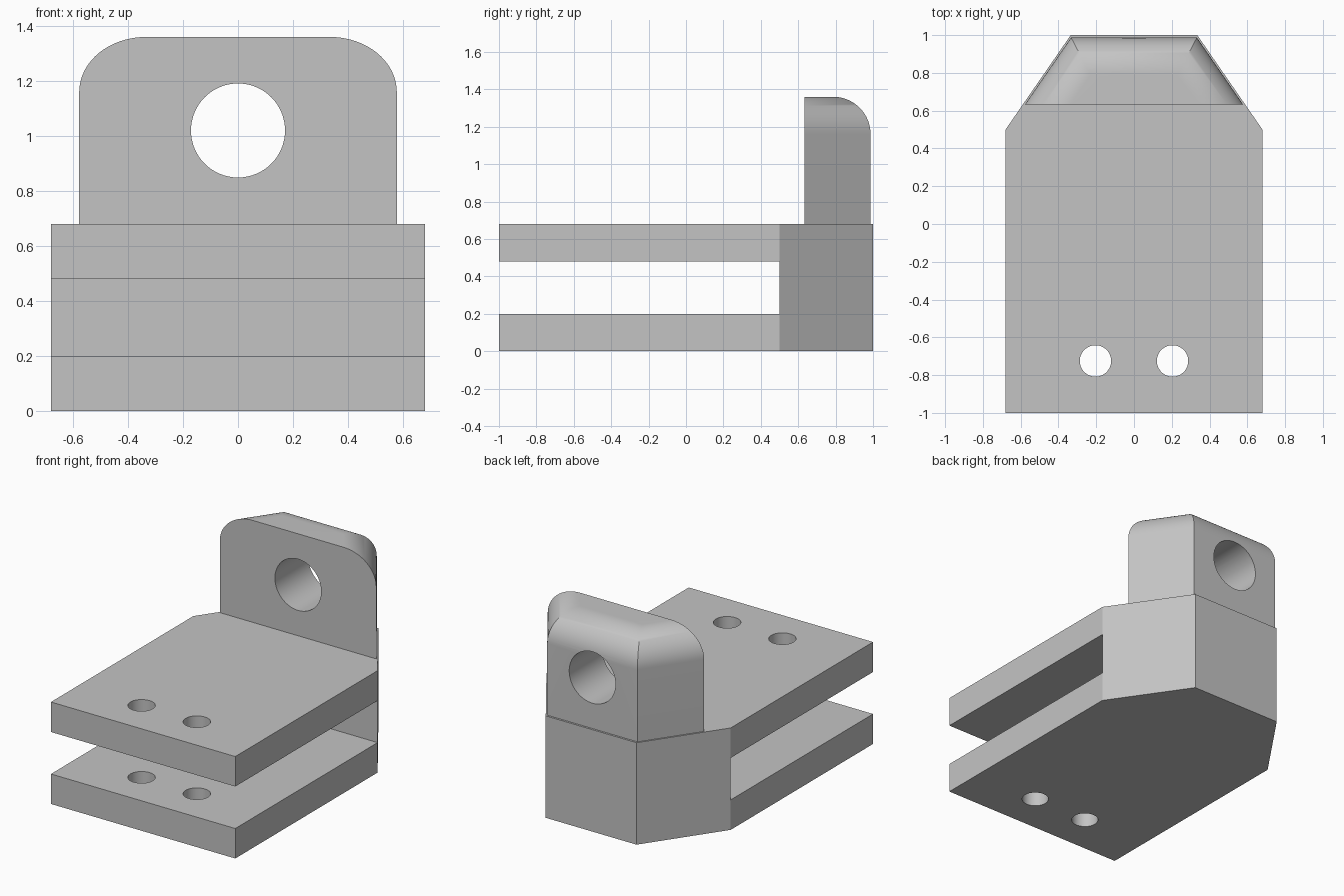
import bpy, bmesh, math
from mathutils import Matrix

cube = bpy.data.objects.get("Cube")
if cube:
    bpy.data.objects.remove(cube, do_unlink=True)

grey = bpy.data.materials.new("plain grey")
grey.use_nodes = True
colour = (0.55, 0.55, 0.55, 1)
grey.diffuse_color = colour
grey.node_tree.nodes["Principled BSDF"].inputs["Base Color"].default_value = colour


def loft(name, sections):
    """Closed solid through rings of points with equal counts."""
    bm = bmesh.new()
    rings = [[bm.verts.new(p) for p in ring] for ring in sections]
    for low, high in zip(rings, rings[1:]):
        for i in range(len(low)):
            j = (i + 1) % len(low)
            bm.faces.new((low[i], low[j], high[j], high[i]))
    bm.faces.new(rings[0][::-1])
    bm.faces.new(rings[-1])
    bmesh.ops.recalc_face_normals(bm, faces=bm.faces)
    return finish(name, bm)


def finish(name, bm):
    mesh = bpy.data.meshes.new(name)
    bm.to_mesh(mesh)
    bm.free()
    mesh.materials.append(grey)
    obj = bpy.data.objects.new(name, mesh)
    bpy.context.collection.objects.link(obj)
    return obj


def cylinder(name, centre, radius, depth, rotation=Matrix()):
    bm = bmesh.new()
    bmesh.ops.create_cone(bm, cap_ends=True, segments=64, radius1=radius,
                          radius2=radius, depth=depth,
                          matrix=Matrix.Translation(centre) @ rotation)
    return finish(name, bm)


def cut(obj, cutters):
    """Subtract the cutters, apply, then shade smooth with sharp edges."""
    bpy.ops.object.select_all(action="DESELECT")
    bpy.context.view_layer.objects.active = obj
    obj.select_set(True)
    for cutter in cutters:
        cutter.hide_render = True
        mod = obj.modifiers.new("cut", "BOOLEAN")
        mod.operation = "DIFFERENCE"
        mod.solver = "EXACT"
        mod.object = cutter
        bpy.ops.object.modifier_apply(modifier=mod.name)
        bpy.data.objects.remove(cutter, do_unlink=True)
    bpy.ops.object.shade_smooth_by_angle(angle=math.radians(30))


# Forked base: tapered plan with a slot and two pin holes
half, corner_y, back_x, top = 0.68, 0.5, 0.335, 0.68
plan = [(-half, -1), (half, -1), (half, corner_y),
        (back_x, 1), (-back_x, 1), (-half, corner_y)]
base = loft("forked_base", [[(x, y, z) for x, y in plan] for z in (0, top)])
slot = loft("slot_cutter", [[(-1, -2, z), (1, -2, z), (1, corner_y, z),
                             (-1, corner_y, z)] for z in (0.2, 0.48)])
pins = [cylinder("pin_hole_cutter", (x, -0.725, 0.35), 0.083, 2)
        for x in (-0.204, 0.204)]
cut(base, [slot] + pins)

# Upright lug: tapered plan, rounded over its sides and back
front, back, radius, lug_top = 0.633, 0.987, 0.2, 1.36
slope = (half - back_x) / (1 - corner_y)
stretch = math.hypot(1, slope)


def lug_ring(inset, z):
    def side(y):
        return half - (y - corner_y) * slope - (inset + 0.009) * stretch
    rear = back - inset
    return [(-side(front), front, z), (side(front), front, z),
            (side(rear), rear, z), (-side(rear), rear, z)]


steps = 20
arc = [math.pi / 2 * i / steps for i in range(steps + 1)]
lug = loft("upright_lug", [lug_ring(0, top)] + [
    lug_ring(radius * (1 - math.cos(a)), lug_top - radius * (1 - math.sin(a)))
    for a in arc])
eye = cylinder("eye_cutter", (0, 0.8, 1.02), 0.171, 2,
               Matrix.Rotation(math.pi / 2, 4, "X"))
cut(lug, [eye])
